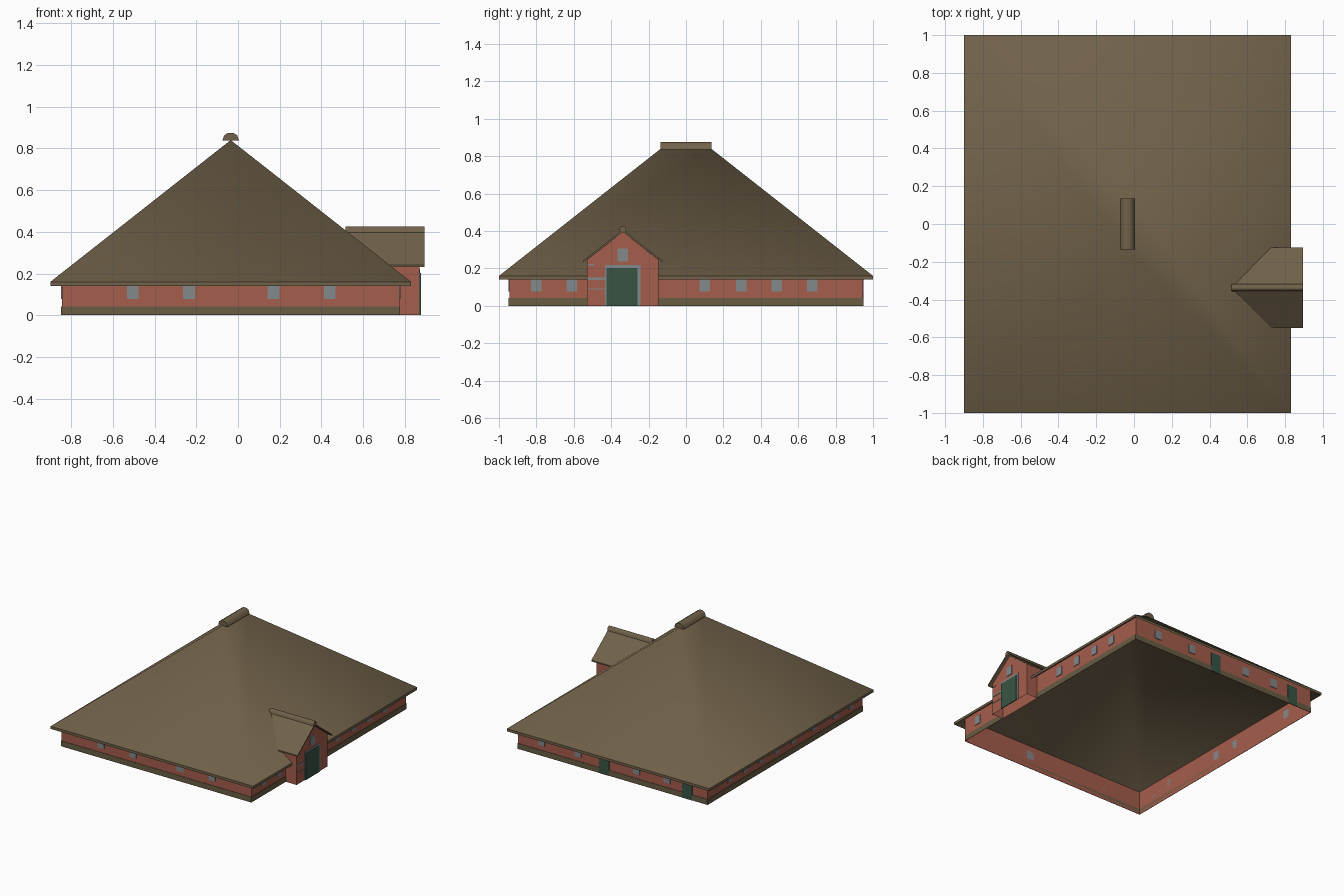
import bpy

if "Cube" in bpy.data.objects:
    bpy.data.objects.remove(bpy.data.objects["Cube"])


def srgb(r, g, b):
    return tuple((c / 255 / 12.92) if c < 11 else ((c / 255 + 0.055) / 1.055) ** 2.4 for c in (r, g, b)) + (1,)


def material(name, rgb):
    m = bpy.data.materials.new(name)
    m.diffuse_color = srgb(*rgb)
    m.use_nodes = True
    m.node_tree.nodes["Principled BSDF"].inputs["Base Color"].default_value = m.diffuse_color
    return m


THATCH = material("brown thatch", (113, 98, 74))
BRICK = material("red brick", (165, 93, 76))
BASE = material("mossy base", (105, 92, 68))
GLASS = material("grey blue glass", (130, 136, 140))
GREEN = material("dark green door", (56, 84, 68))


def mesh(name, verts, faces, mat, smooth=()):
    me = bpy.data.meshes.new(name)
    me.from_pydata(verts, [], faces)
    me.materials.append(mat)
    for i in smooth:
        me.polygons[i].use_smooth = True
    ob = bpy.data.objects.new(name, me)
    bpy.context.collection.objects.link(ob)
    return ob


def box(name, lo, hi, mat):
    v = [(x, y, z) for x in (lo[0], hi[0]) for y in (lo[1], hi[1]) for z in (lo[2], hi[2])]
    f = [(0, 1, 3, 2), (4, 6, 7, 5), (0, 4, 5, 1), (2, 3, 7, 6), (0, 2, 6, 4), (1, 5, 7, 3)]
    return mesh(name, v, f, mat)


X0, X1, Y0, Y1 = -0.845, 0.775, -0.945, 0.945   # wall outline
PORCH_X, PORCH_Y, PORCH_W = 0.87, -0.338, 0.19


def plate(name, side, a, b, z0, z1, mat, at=None, t=0.005):
    """Thin plate on the outside of one wall; a..b runs along the wall."""
    p = {"front": Y0, "back": Y1, "left": X0, "right": X1}[side] if at is None else at
    q = p + (t if side in ("back", "right") else -t)
    p, q = min(p, q), max(p, q)
    if side in ("front", "back"):
        return box(name, (a, p, z0), (b, q, z1), mat)
    return box(name, (p, a, z0), (q, b, z1), mat)


# Brick walls: open ring rising to the underside of the roof
ring = [(X0, Y0), (X1, Y0), (X1, Y1), (X0, Y1)]
mesh("walls", [(x, y, z) for z in (0, 0.182) for x, y in ring],
     [(i, (i + 1) % 4, (i + 1) % 4 + 4, i + 4) for i in range(4)], BRICK)

# Main hipped roof: thick shell, smooth slopes and flat eaves edge
XL, XR, RX, RY, TOP, EAVE = -0.90, 0.83, -0.035, 0.135, 0.84, 0.16
outline = [(XL, -1, EAVE), (XR, -1, EAVE), (XR, 1, EAVE), (XL, 1, EAVE), (RX, -RY, TOP), (RX, RY, TOP)]
slopes = [(0, 1, 4), (1, 2, 5, 4), (2, 3, 5), (3, 0, 4, 5)]
faces = slopes + [tuple(i + 6 for i in reversed(f)) for f in slopes]
faces += [(i, i + 6, (i + 1) % 4 + 6, (i + 1) % 4) for i in range(4)]
mesh("main_roof", outline + [(x, y, z - 0.02) for x, y, z in outline], faces, THATCH, range(8))


def roof_x(z):
    """x of the right roof slope at height z"""
    return XR - (z - EAVE) * (XR - RX) / (TOP - EAVE)


# Ridge cap on the main roof
prof = [(-0.04, 0), (-0.031, 0.026), (-0.012, 0.038), (0.012, 0.038), (0.031, 0.026), (0.04, 0)]
n = len(prof)
strip = [(i, (i + 1) % n, (i + 1) % n + n, i + n) for i in range(n)]
ends = [tuple(range(n))[::-1], tuple(range(n, 2 * n))]
mesh("ridge_cap", [(RX + a, y, 0.837 + h) for y in (RY, -RY) for a, h in prof], strip + ends, THATCH, range(n - 1))

# Porch ridge cap
mesh("porch_ridge_cap", [(x, PORCH_Y + a * 0.5, 0.397 + h * 0.75) for x in (0.515, 0.895) for a, h in prof],
     strip + ends, THATCH, range(n - 1))

# Porch roof: gable profile running back into the main slope
PT, PE, PR = 0.407, 0.242, 0.213
gable = [(-PR, PE), (0, PT), (PR, PE), (PR, PE - 0.01), (0, PT - 0.012), (-PR, PE - 0.01)]
pv = [(roof_x(z), PORCH_Y + y, z) for y, z in gable] + [(0.895, PORCH_Y + y, z) for y, z in gable]
pf = [(i, i + 6, (i + 1) % 6 + 6, (i + 1) % 6) for i in range(6)]
pf += [(6, 11, 10, 7), (7, 10, 9, 8)]
mesh("porch_roof", pv, pf, THATCH)

# Porch walls: gable front and two sides
WZ = 0.248
front = [(PORCH_X, PORCH_Y + y, z) for y, z in
         ((-PORCH_W, 0), (PORCH_W, 0), (PORCH_W, WZ), (0, PT - 0.012), (-PORCH_W, WZ))]
mesh("porch_front", front, [(0, 1, 2, 3, 4)], BRICK)
for s in (-1, 1):
    pts = [(X1, 0), (PORCH_X, 0), (PORCH_X, WZ), (roof_x(WZ), WZ), (X1, 0.19)]
    order = tuple(range(5)) if s < 0 else tuple(range(5))[::-1]
    mesh("porch_side", [(x, PORCH_Y + s * PORCH_W, z) for x, z in pts], [order], BRICK)

# Weathered base strips
plate("base_front", "front", X0, X1, 0, 0.042, BASE, t=0.003)
plate("base_left", "left", Y0, Y1, 0, 0.042, BASE, t=0.003)
plate("base_right", "right", Y0, PORCH_Y - PORCH_W, 0, 0.042, BASE, t=0.003)
plate("base_right", "right", PORCH_Y + PORCH_W, Y1, 0, 0.042, BASE, t=0.003)
plate("base_back", "back", X0, X1, 0, 0.042, BASE, t=0.003)

# Windows on all four walls
rows = {"front": (-0.505, -0.235, 0.17, 0.44),
        "back": (-0.5, -0.24, 0.26, 0.57),
        "right": (-0.8, -0.61, 0.1, 0.295, 0.485, 0.675),
        "left": (-0.8, -0.61, -0.35, -0.1, 0.1, 0.295, 0.485, 0.675)}
for side, centres in rows.items():
    for c in centres:
        plate("window", side, c - 0.028, c + 0.028, 0.077, 0.142, GLASS)

# Back doors
for c in (0.034, -0.675):
    plate("back_door", "back", c - 0.042, c + 0.042, 0.0, 0.15, GREEN)

# Porch gate with frame, gable window and pale bands
plate("gate_frame", "right", -0.432, -0.243, 0, 0.217, GLASS, PORCH_X, 0.004)
plate("gate", "right", -0.425, -0.258, 0, 0.203, GREEN, PORCH_X, 0.007)
plate("gable_window", "right", -0.366, -0.31, 0.238, 0.307, GLASS, PORCH_X)
for z, h in ((0.22, 0.008), (0.145, 0.012), (0.09, 0.005)):
    plate("pale_band", "right", -0.527, -0.432 if z < 0.2 else -0.49, z - h / 2, z + h / 2, GLASS, PORCH_X, 0.003)
